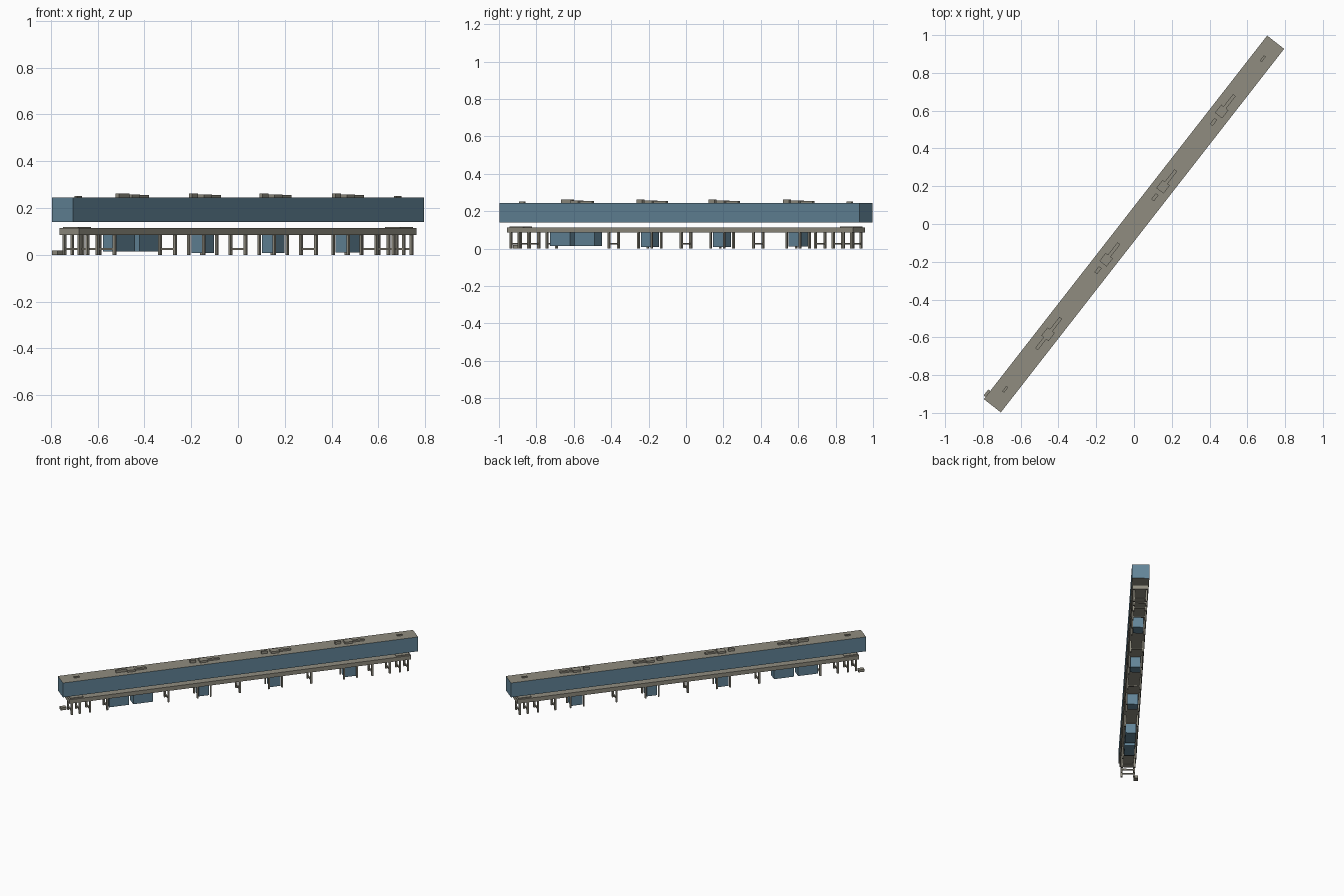
import bpy, bmesh, math
from mathutils import Matrix

if "Cube" in bpy.data.objects:
    bpy.data.objects.remove(bpy.data.objects["Cube"])

# The whole building is laid out along local x, then turned on plan
TURN = Matrix.Rotation(math.radians(52.07), 4, 'Z')


def material(name, rgb):
    m = bpy.data.materials.new(name)
    m.diffuse_color = (*rgb, 1)
    m.use_nodes = True
    m.node_tree.nodes["Principled BSDF"].inputs["Base Color"].default_value = m.diffuse_color
    return m


STONE = material("warm grey", (0.28, 0.265, 0.215))
BLUE = material("steel blue", (0.125, 0.235, 0.315))


def boxes(name, parts, mats, top_index=0):
    """Join boxes (x0, x1, y0, y1, z0, z1); horizontal faces take top_index."""
    bm = bmesh.new()
    for x0, x1, y0, y1, z0, z1 in parts:
        mat = (Matrix.Translation(((x0 + x1) / 2, (y0 + y1) / 2, (z0 + z1) / 2))
               @ Matrix.Diagonal((x1 - x0, y1 - y0, z1 - z0, 1)))
        bmesh.ops.create_cube(bm, size=1, matrix=mat)
    for f in bm.faces:
        f.normal_update()
        if abs(f.normal.z) > 0.5:
            f.material_index = top_index
    bm.transform(TURN)
    me = bpy.data.meshes.new(name)
    bm.to_mesh(me)
    bm.free()
    for m in mats:
        me.materials.append(m)
    ob = bpy.data.objects.new(name, me)
    bpy.context.collection.objects.link(ob)
    return ob


# Upper storey: blue walls, grey roof and underside
boxes("upper_storey", [(-1.22, 1.22, -0.057, 0.057, 0.14, 0.244)], [BLUE, STONE], 1)

# Deck slab with raised end landings
boxes("deck", [(-1.174, 1.174, -0.052, 0.052, 0.085, 0.114)], [STONE])
boxes("end_landing", [(s * 1.12 - 0.045, s * 1.12 + 0.045, -0.04, 0.04, 0.114, 0.119)
                      for s in (-1, 1)], [STONE])

# H-shaped column frames under the deck
frames = []
for u in (0, 0.49, 0.91, 1.03, 1.10, 1.155):
    for s in ((-1, 1) if u else (1,)):
        c = s * u
        for side in (-1, 1):
            y = side * 0.041
            frames.append((c - 0.006, c + 0.006, y - 0.006, y + 0.006, 0, 0.085))
        frames.append((c - 0.004, c + 0.004, -0.035, 0.035, 0.021, 0.029))
boxes("column_frames", frames, [STONE])

# Blue ground-level cores, with grey posts at their corners
cores = [(-0.895, -0.76, 0.013), (-0.73, -0.595, 0.013),
         (-0.28, -0.21, 0.008), (0.21, 0.28, 0.008), (0.72, 0.80, 0.01)]
boxes("ground_cores", [(a, b, -0.034, 0.034, z, 0.085) for a, b, z in cores], [BLUE])
posts = []
for c in (-0.245, 0.245, 0.76):
    for dx in (-0.045, 0.045):
        for y in (-0.041, 0.041):
            posts.append((c + dx - 0.005, c + dx + 0.005, y - 0.005, y + 0.005, 0, 0.085))
boxes("core_posts", posts, [STONE])

# Roof plant units, each a square box with ducts either side
plant, ducts = [], []
for c, left in ((-0.74, 0.10), (-0.24, 0.09), (0.25, 0.09), (0.755, 0.09)):
    plant.append((c - 0.027, c + 0.027, -0.024, 0.024, 0.243, 0.258))
    ducts.append((c + 0.027, c + 0.11, -0.009, 0.009, 0.243, 0.255))
    ducts.append((c - left, c - 0.05, -0.009, 0.009, 0.243, 0.262))
ducts.append((-0.79, -0.767, -0.009, 0.009, 0.243, 0.262))
boxes("roof_plant", plant, [STONE])
boxes("roof_ducts", ducts, [STONE])

# Small roof hatches near the ends
boxes("roof_hatches", [(s * 1.11 - 0.018, s * 1.11 + 0.018, -0.006, 0.006, 0.243, 0.252)
                       for s in (-1, 1)], [STONE])

# Entrance step at one end
boxes("entrance_step", [(-1.205, -1.165, 0.04, 0.07, 0, 0.018)], [STONE])
